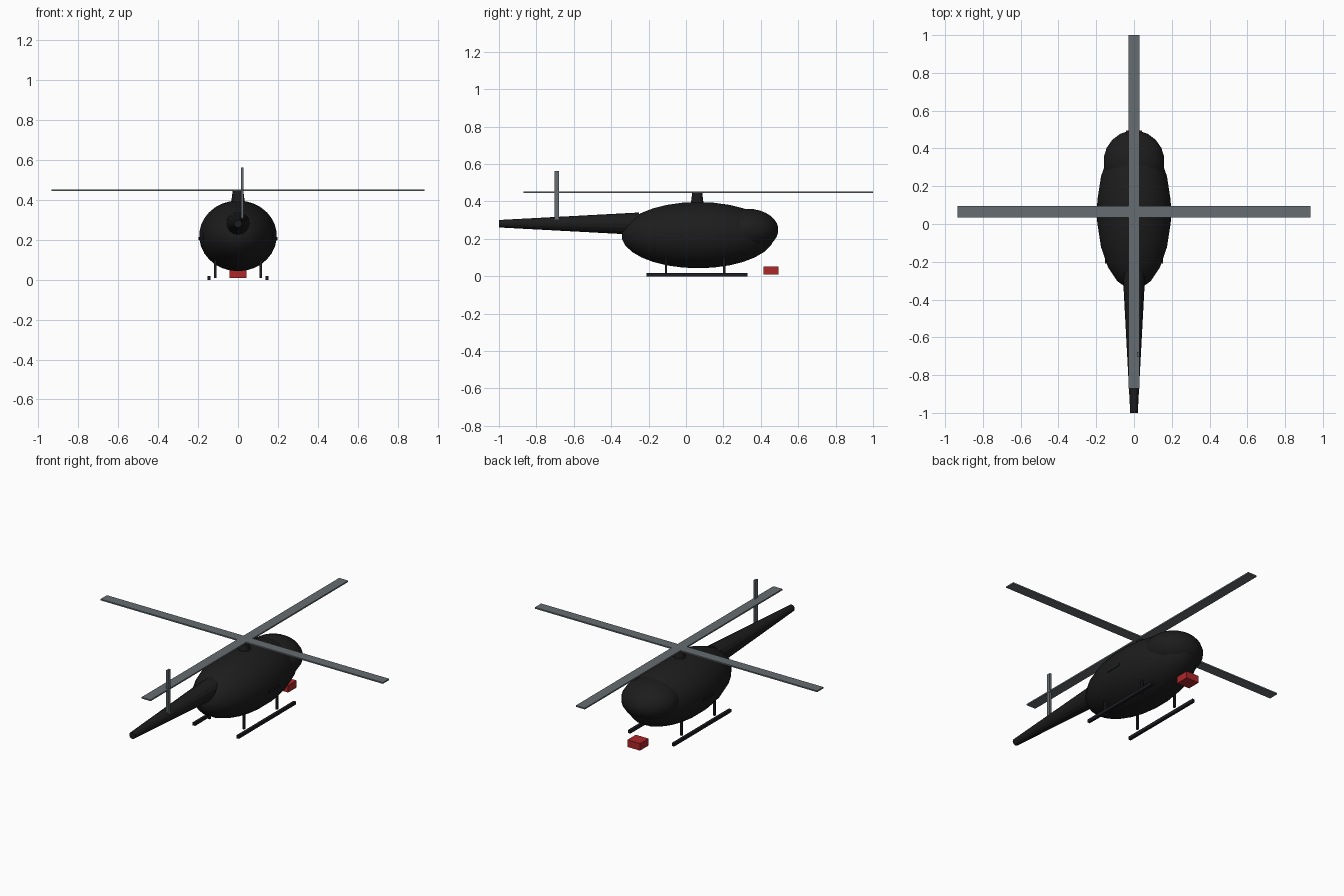
import bpy
import math

cube = bpy.data.objects.get("Cube")
if cube:
    bpy.data.objects.remove(cube, do_unlink=True)


def material(name, colour):
    m = bpy.data.materials.new(name)
    m.use_nodes = True
    m.diffuse_color = (*colour, 1)
    m.node_tree.nodes["Principled BSDF"].inputs["Base Color"].default_value = (*colour, 1)
    return m


black = material("hull black", (0.012, 0.012, 0.012))
dark = material("skid black", (0.012, 0.012, 0.016))
grey = material("rotor grey", (0.13, 0.15, 0.16))
red = material("box red", (0.42, 0.02, 0.022))


def finish(name, mat):
    ob = bpy.context.object
    ob.name = ob.data.name = name
    ob.data.materials.append(mat)
    bpy.ops.object.transform_apply(location=False, rotation=True, scale=True)
    return ob


def box(name, centre, size, mat):
    bpy.ops.mesh.primitive_cube_add(size=1, location=centre)
    bpy.context.object.scale = size
    return finish(name, mat)


def ellipsoid(name, centre, radii, mat):
    # Half-step turn puts flat facets on the sides and ends
    bpy.ops.mesh.primitive_uv_sphere_add(segments=20, ring_count=15, radius=1,
                                         location=centre, rotation=(0, 0, math.pi / 20))
    bpy.ops.object.transform_apply(location=False, rotation=True, scale=False)
    bpy.context.object.scale = radii
    finish(name, mat)
    bpy.ops.object.shade_smooth_by_angle(angle=math.radians(40))


def cone(name, centre, r1, r2, depth, sides, mat, rotation=(0, 0, 0)):
    bpy.ops.mesh.primitive_cone_add(vertices=sides, radius1=r1, radius2=r2, depth=depth,
                                    location=centre, rotation=rotation)
    finish(name, mat)


HUB_Y = 0.065

# Hull, nose and tail
ellipsoid("fuselage", (0, HUB_Y, 0.22), (0.197, 0.415, 0.177), black)
ellipsoid("cockpit_nose", (0, 0.328, 0.248), (0.163, 0.168, 0.113), black)
cone("tail_boom", (0, -0.625, 0.281), 0.06, 0.02, 0.75, 16, black, (math.pi / 2, 0, 0))

# Main rotor
cone("rotor_mast", (0, HUB_Y - 0.005, 0.405), 0.037, 0.027, 0.08, 12, black)
box("main_blades_long", (0, HUB_Y, 0.449), (0.06, 1.87, 0.008), grey)
box("main_blades_cross", (0, HUB_Y, 0.449), (1.87, 0.06, 0.008), grey)

# Tail rotor blade
box("tail_rotor_blade", (0.022, -0.69, 0.43), (0.012, 0.024, 0.265), grey)

# Landing gear and side handles
for side, label in ((1, "left"), (-1, "right")):
    box(f"{label}_skid", (side * 0.145, 0.06, 0.009), (0.016, 0.54, 0.018), dark)
    for y, place in ((-0.107, "front"), (0.205, "back")):
        box(f"{label}_{place}_strut", (side * 0.114, y, 0.07), (0.012, 0.012, 0.12), dark)
    box(f"{label}_handle", (side * 0.191, 0.06, 0.207), (0.012, 0.1, 0.014), dark)

# Box hanging under the nose
box("red_box", (0, 0.455, 0.03), (0.084, 0.08, 0.042), red)
